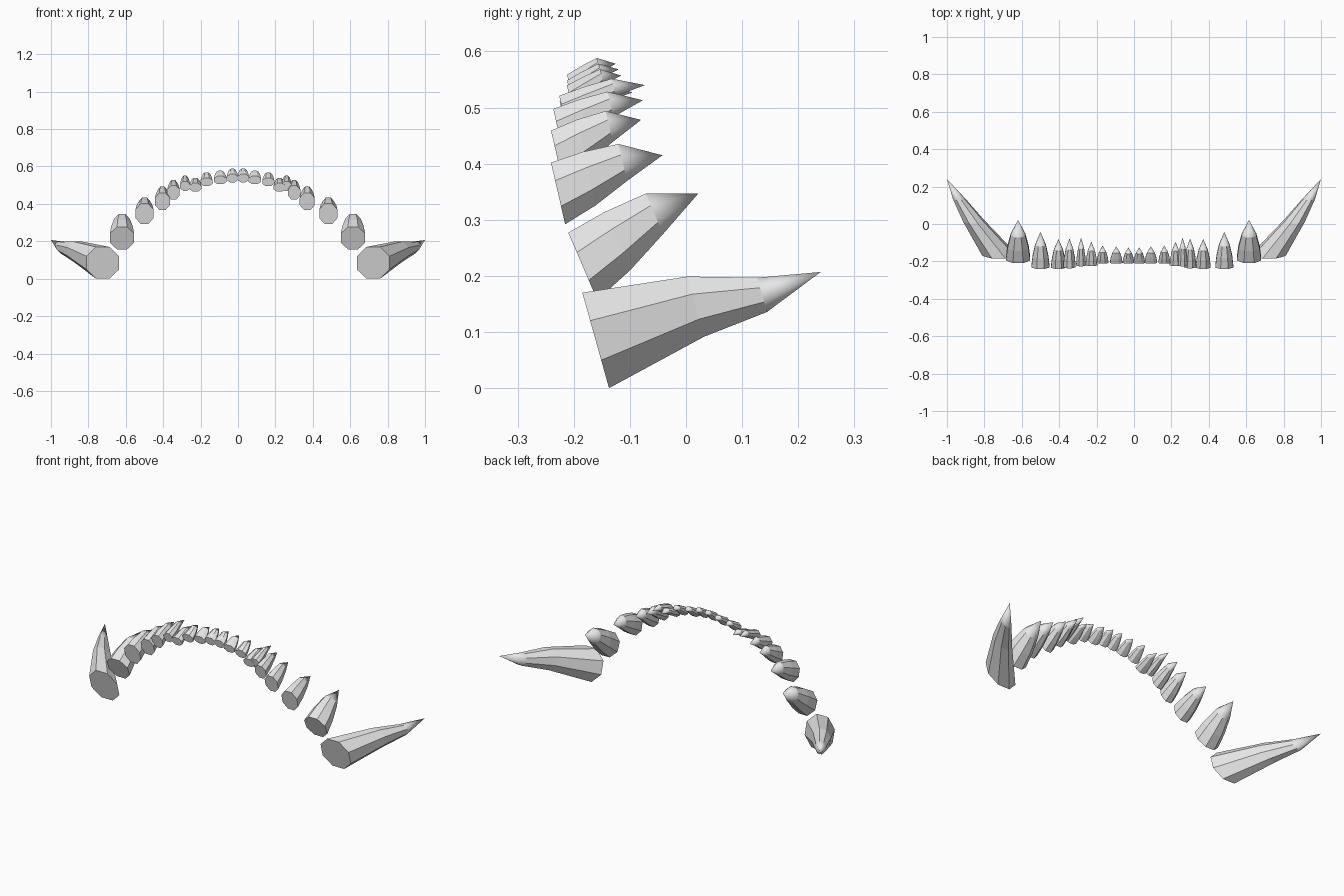
import bpy
import bmesh
import math
from mathutils import Vector

if "Cube" in bpy.data.objects:
    bpy.data.objects.remove(bpy.data.objects["Cube"], do_unlink=True)

SIDES = 8

ivory = bpy.data.materials.new("pale_grey")
ivory.use_nodes = True
colour = (0.8, 0.8, 0.8, 1)
ivory.diffuse_color = colour
ivory.node_tree.nodes["Principled BSDF"].inputs["Base Color"].default_value = colour


def make_spike(name, base, tip, width, height, lean, rings):
    """Octagonal spike: leaning parallel rings (fraction, scale, lift, bow) and a smooth tip."""
    bm = bmesh.new()
    base, tip = Vector(base), Vector(tip)
    outward = math.copysign(1, base.x)
    loops = []
    for fraction, scale, lift, bow in rings:
        centre = base.lerp(tip, fraction) + Vector((bow * outward, 0, lift))
        loop = []
        for i in range(SIDES):
            angle = (i + 0.5) * math.tau / SIDES
            reach = scale / 2 / math.cos(math.pi / SIDES)
            dx = math.cos(angle) * width * reach
            dz = math.sin(angle) * height * reach
            loop.append(bm.verts.new(centre + Vector((dx, -lean * dz, dz))))
        loops.append(loop)
    bm.faces.new(loops[0])
    for near, far in zip(loops, loops[1:]):
        for i in range(SIDES):
            j = (i + 1) % SIDES
            bm.faces.new((near[i], near[j], far[j], far[i]))
    point = bm.verts.new(tip)
    for i in range(SIDES):
        face = bm.faces.new((loops[-1][i], loops[-1][(i + 1) % SIDES], point))
        face.smooth = True
    bmesh.ops.recalc_face_normals(bm, faces=bm.faces)
    mesh = bpy.data.meshes.new(name)
    bm.to_mesh(mesh)
    bm.free()
    mesh.materials.append(ivory)
    obj = bpy.data.objects.new(name, mesh)
    bpy.context.collection.objects.link(obj)


# Large outer tusks
tusk_rings = [(0, 1, 0, 0), (0.445, 0.63, 0.006, 0.012), (0.74, 0.36, -0.009, 0.008)]
for side, label in ((1, "left"), (-1, "right")):
    make_spike(f"{label}_tusk", (side * 0.723, -0.161, 0.085),
               (side, 0.24, 0.207), 0.175, 0.17, 0.28, tusk_rings)

# Arch of teeth: left x, right x, base y, base z, tip y, tip z, width, height
teeth = [
    (0.615, -0.62, -0.184, 0.217, 0.022, 0.347, 0.13, 0.12),
    (0.483, -0.5, -0.228, 0.347, -0.042, 0.415, 0.097, 0.11),
    (0.37, -0.404, -0.23, 0.413, -0.08, 0.478, 0.08, 0.092),
    (0.3, -0.345, -0.228, 0.46, -0.077, 0.513, 0.067, 0.075),
    (0.26, -0.283, -0.22, 0.495, -0.073, 0.54, 0.053, 0.052),
    (0.222, -0.228, -0.22, 0.488, -0.095, 0.527, 0.064, 0.045),
    (0.162, -0.168, -0.207, 0.517, -0.115, 0.557, 0.064, 0.045),
    (0.09, -0.095, -0.207, 0.527, -0.12, 0.568, 0.068, 0.043),
    (0.028, -0.03, -0.207, 0.537, -0.125, 0.578, 0.062, 0.043),
]
tooth_rings = [(0, 1, 0, 0), (0.3, 0.87, 0.006, 0), (0.62, 0.6, 0.013, 0)]
for n, (left, right, by, bz, ty, tz, width, height) in enumerate(teeth):
    lean = 0.43 if n == 0 else 0.23
    for x, label in ((left, "left"), (right, "right")):
        make_spike(f"{label}_tooth_{n + 1}", (x, by, bz), (x, ty, tz),
                   width, height, lean, tooth_rings)
